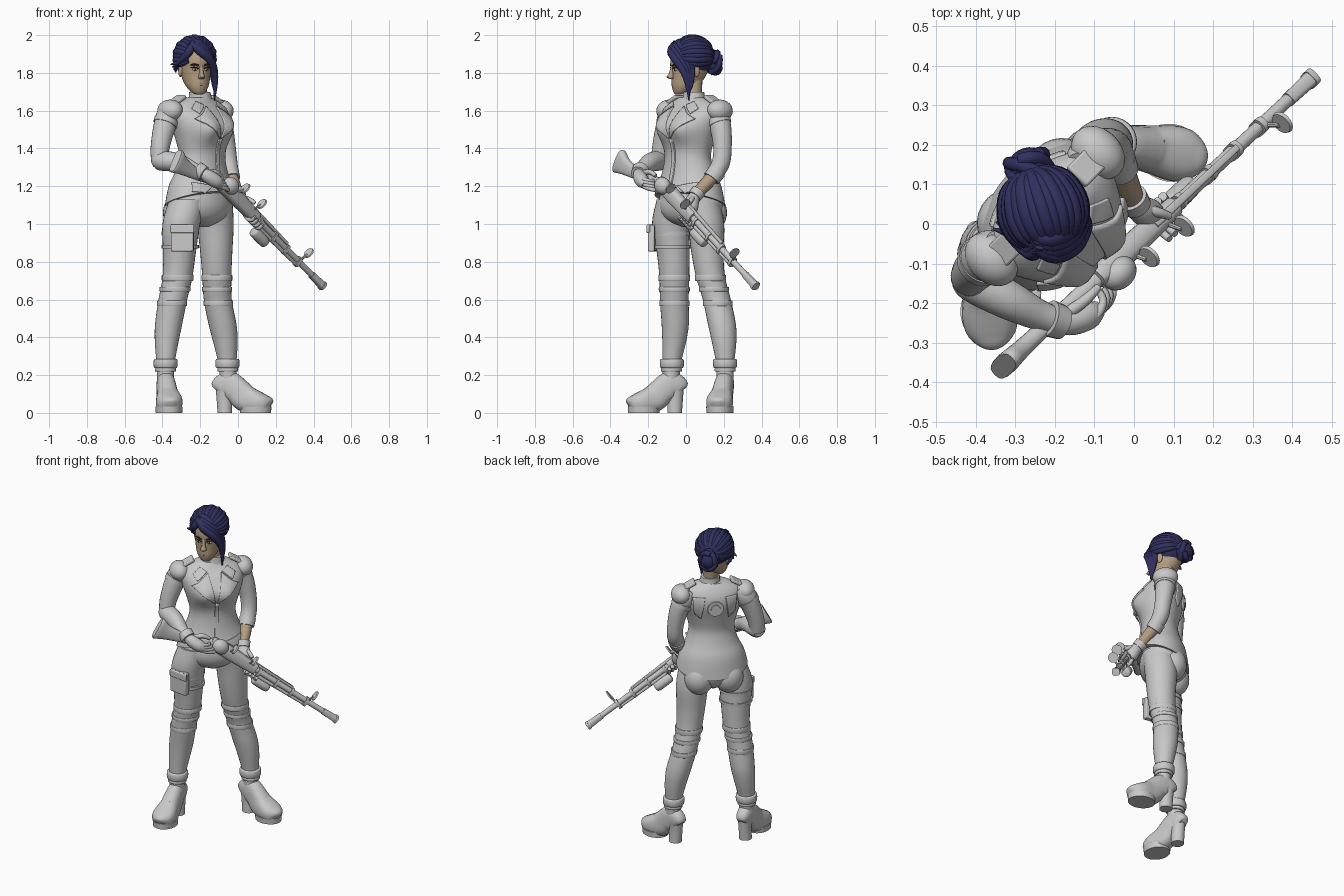
import bpy, bmesh, math
from math import sin, cos, pi, radians
from mathutils import Vector, Matrix

if "Cube" in bpy.data.objects:
    bpy.data.objects.remove(bpy.data.objects["Cube"])


def material(name, rgb):
    m = bpy.data.materials.new(name)
    m.use_nodes = True
    m.diffuse_color = (*rgb, 1)
    m.node_tree.nodes["Principled BSDF"].inputs["Base Color"].default_value = (*rgb, 1)
    return m


GREY = material("pale grey", (.58, .58, .58))
SKIN = material("tan skin", (.46, .34, .22))
HAIR = material("navy hair", (.029, .029, .115))
WHITE = material("eye white", (.5, .46, .38))
DARK = material("dark brown", (.03, .02, .02))
LIP = material("lip brown", (.33, .2, .14))
parts = []
ID = Matrix.Identity(4)
BODY = Matrix.Translation((-.19, .01, 0)) @ Matrix.Rotation(radians(45), 4, 'Z')
HEAD = Matrix.Translation((-.225, .02, 0)) @ Matrix.Rotation(radians(18), 4, 'Z')


def finish(name, bm, mat, M):
    bmesh.ops.recalc_face_normals(bm, faces=bm.faces)
    me = bpy.data.meshes.new(name)
    bm.to_mesh(me)
    bm.free()
    me.materials.append(mat)
    ob = bpy.data.objects.new(name, me)
    bpy.context.collection.objects.link(ob)
    ob.matrix_world = M
    parts.append(ob)
    return ob


def spline(keys, steps):
    """Catmull-Rom samples through tuples."""
    out, k = [], [keys[0], *keys, keys[-1]]
    for a, b, c, d in zip(k, k[1:], k[2:], k[3:]):
        for i in range(steps):
            t = i / steps
            out.append([q + .5 * t * (r - p + t * (2*p - 5*q + 4*r - s + t * (3*(q - r) + s - p)))
                        for p, q, r, s in zip(a, b, c, d)])
    return out + [list(keys[-1])]


def loft(name, keys, mat, M=ID, flat=False, n=20, steps=4, e=1.0, ref=(1, 0, 0), rule=None):
    """Tube through keys (x, y, z, r[, r2]); flat keeps the rings level."""
    rows = spline([k if len(k) == 5 else (*k, k[3]) for k in keys], steps)
    P = [Vector(r[:3]) for r in rows]
    U, bm, rings = Vector(ref), bmesh.new(), []
    for i, r in enumerate(rows):
        T = Vector((0, 0, 1)) if flat else (P[min(i + 1, len(P) - 1)] - P[max(i - 1, 0)]).normalized()
        if i == 0 and abs(T.dot(U)) > .95:
            U = Vector((0, 1, 0))
        U = (U - T * T.dot(U)).normalized()
        V = T.cross(U)
        ring = []
        for j in range(n):
            c, s = cos(2 * pi * j / n), sin(2 * pi * j / n)
            c, s = math.copysign(abs(c) ** e, c), math.copysign(abs(s) ** e, s)
            co = P[i] + U * c * max(r[3], .001) + V * s * max(r[4], .001)
            if rule:
                co = rule(co)
            ring.append(bm.verts.new(co))
        rings.append(ring)
    for a, b in zip(rings, rings[1:]):
        for j in range(n):
            bm.faces.new((a[j], a[(j + 1) % n], b[(j + 1) % n], b[j]))
    bm.faces.new(rings[0])
    bm.faces.new(rings[-1])
    return finish(name, bm, mat, M)


def ball(name, loc, scale, mat, M=ID, rot=ID):
    bm = bmesh.new()
    bmesh.ops.create_uvsphere(bm, u_segments=24, v_segments=14, radius=1)
    bm.transform(Matrix.Translation(loc) @ rot @ Matrix.Diagonal((*scale, 1)))
    return finish(name, bm, mat, M)


def box(name, loc, size, mat, M=ID, rot=ID):
    bm = bmesh.new()
    bmesh.ops.create_cube(bm, size=1)
    bm.transform(Matrix.Translation(loc) @ rot @ Matrix.Diagonal((*size, 1)))
    ob = finish(name, bm, mat, M)
    mod = ob.modifiers.new("Bevel", 'BEVEL')
    mod.width, mod.segments = .006, 2


def plate(name, outline, target, side=-1):
    """Thin panel laid on the front (-1) or back (1) of a body part."""
    bm = bmesh.new()
    bm.faces.new([bm.verts.new((x, .4 * side, z)) for x, z in outline])
    bmesh.ops.triangulate(bm, faces=bm.faces)
    for _ in range(4):
        bmesh.ops.subdivide_edges(bm, edges=bm.edges, cuts=1, use_grid_fill=True)
    ob = finish(name, bm, GREY, BODY)
    w = ob.modifiers.new("Wrap", 'SHRINKWRAP')
    w.target, w.wrap_method, w.use_project_y = target, 'PROJECT', True
    w.use_positive_direction, w.use_negative_direction = side < 0, side > 0
    s = ob.modifiers.new("Thickness", 'SOLIDIFY')
    s.thickness, s.offset = .016, 0


# Jacket: bust pushed forward, hem longer at the back
def jacket_rule(p):
    for s in (-1, 1):
        d2 = ((p.x - .075 * s) / .07) ** 2 + ((p.z - 1.5) / .07) ** 2
        if p.y < 0:
            p.y -= .05 * math.exp(-d2)
    if p.z < 1.22:
        p.z -= (1.22 - p.z) * 3.4 * p.y
    return p


jacket = loft("jacket", [(0, .015, 1.13, .212, .158), (0, .012, 1.2, .193, .145),
                         (0, .005, 1.28, .155, .12), (0, 0, 1.36, .136, .107), (0, .005, 1.44, .153, .115),
                         (0, .015, 1.53, .18, .128), (0, .025, 1.59, .185, .115), (0, .035, 1.635, .155, .085),
                         (0, .035, 1.67, .08, .06)], GREY, BODY, flat=True, n=56, steps=5, rule=jacket_rule)
loft("pelvis", [(0, .02, .985, .03, .06), (0, .02, 1.03, .15, .12), (0, .02, 1.1, .197, .14),
                (0, .02, 1.2, .17, .12)], GREY, BODY, flat=True, n=36)
loft("neck", [(-.2, .045, 1.62, .05), (-.205, .04, 1.68, .044), (-.215, .04, 1.77, .048)], SKIN, flat=True)
loft("collar", [(-.2, .045, 1.63, .075, .072), (-.2, .042, 1.665, .062, .06), (-.203, .04, 1.7, .056)], GREY, flat=True)
for s, side in ((-1, "right"), (1, "left")):
    plate(side + "_lapel", [(s * .006, 1.455), (s * .135, 1.555), (s * .1, 1.575), (s * .04, 1.62)], jacket)
    plate(side + "_collar_flap", [(s * .045, 1.625), (s * .104, 1.582), (s * .125, 1.61), (s * .08, 1.645)], jacket)
    plate(side + "_hip_flap", [(s * .05, 1.2), (s * .15, 1.22), (s * .16, 1.17), (s * .1, 1.165)], jacket)
    plate(side + "_back_panel", [(s * .06, 1.6), (s * .13, 1.6), (s * .12, 1.5), (s * .08, 1.46)], jacket, 1)
    ball(side + "_seat", (s * .088, .085, 1.06), (.088, .082, .1), GREY, BODY)
    ball(side + "_shoulder_pad", (s * .19, .05, 1.6), (.06, .076, .058), GREY, BODY, Matrix.Rotation(s * .5, 4, 'Y'))
    box(side + "_epaulette", (s * .16, .045, 1.647), (.12, .07, .02), GREY, BODY, Matrix.Rotation(s * .5, 4, 'Y'))
plate("jacket_front_edge", [(-.01, 1.18), (.012, 1.18), (.016, 1.45), (-.006, 1.45)], jacket)
bm = bmesh.new()
for r, y in ((.052, .14), (.03, .145)):
    bmesh.ops.create_cone(bm, cap_ends=True, segments=28, radius1=r, radius2=r * .9, depth=.03,
                          matrix=Matrix.Translation((0, y - .008, 1.53)) @ Matrix.Rotation(-pi / 2, 4, 'X'))
finish("back_disc", bm, GREY, BODY)

# Legs with knee bands, ankle cuffs and heeled boots
LEGS = {"left": ([(-.13, .075, 1.13, .1), (-.12, .105, 1, .097), (-.115, .113, .85, .085), (-.112, .13, .72, .077),
                  (-.107, .163, .6, .074), (-.082, .19, .47, .074), (-.066, .202, .37, .064), (-.056, .207, .26, .048),
                  (-.05, .205, .15, .044)], -10),
        "right": ([(-.265, -.055, 1.13, .1), (-.3, -.08, 1, .1), (-.31, -.068, .85, .087), (-.32, -.062, .72, .079),
                   (-.345, -.062, .6, .076), (-.367, -.057, .47, .072), (-.378, -.063, .37, .062),
                   (-.383, -.075, .26, .048), (-.383, -.08, .15, .044)], -83)}
for side, (keys, angle) in LEGS.items():
    loft(side + "_leg", keys, GREY, flat=True, n=28)
    rows = spline(keys, 12)
    for label, z, h, grow in (("thigh_band", .715, .016, .005), ("knee_band", .655, .012, .005),
                              ("shin_band", .58, .014, .004), ("ankle_cuff", .262, .024, .015),
                              ("ankle_strap", .228, .01, .009)):
        x, y, _, r = min(rows, key=lambda k: abs(k[2] - z))
        loft(f"{side}_{label}", [(x, y, z + d * h, r + grow * g) for d, g in ((-1, .6), (-.7, 1), (.7, 1), (1, .6))],
             GREY, flat=True, n=28, steps=2)
    x, y = keys[-1][:2]
    F = Matrix.Translation((x, y, 0)) @ Matrix.Rotation(radians(angle), 4, 'Z')
    profile = [(-.068, .1, .15, .025), (-.052, .085, .19, .04), (0, .075, .22, .048), (.05, .045, .185, .053),
               (.09, .005, .15, .06), (.15, 0, .118, .07), (.19, 0, .098, .064), (.215, .004, .084, .046),
               (.226, .012, .065, .018)]
    loft(side + "_boot", [(a, 0, (b + t) / 2, w, (t - b) / 2) for a, b, t, w in profile], GREY, F,
         ref=(0, 1, 0), e=.8, n=28)
    loft(side + "_boot_sole", [(.145, 0, 0, .083, .07), (.145, 0, .035, .085, .073)], GREY, F, flat=True, n=28)
    loft(side + "_boot_heel", [(-.02, 0, 0, .039, .038), (-.023, 0, .07, .041, .038), (-.025, 0, .13, .044, .043)],
         GREY, F, flat=True)
    box(side + "_boot_buckle", (.06, 0, .18), (.06, .05, .014), GREY, F, Matrix.Rotation(.6, 4, 'Y'))
turn = Matrix.Rotation(-.12, 4, 'Z')
box("thigh_pouch", (-.295, -.178, .925), (.12, .035, .14), GREY, rot=turn)
box("thigh_pouch_flap", (-.295, -.193, .975), (.126, .018, .045), GREY, rot=turn)
for z in (.95, .88):
    loft("thigh_strap", [(-.306, -.075, z - .01, .098), (-.306, -.075, z + .01, .099)], GREY, flat=True, n=28)

# Arms
loft("right_upper_arm", [(-.34, -.06, 1.62, .045), (-.368, -.077, 1.58, .062), (-.393, -.105, 1.5, .058),
                         (-.413, -.13, 1.4, .05), (-.415, -.14, 1.33, .045)], GREY)
loft("right_forearm", [(-.44, -.125, 1.335, .035), (-.41, -.143, 1.335, .052), (-.32, -.19, 1.325, .05),
                       (-.24, -.23, 1.29, .039), (-.18, -.25, 1.265, .034)], GREY)
loft("right_sleeve_rim", [(-.378, -.088, 1.55, .066), (-.387, -.098, 1.525, .064)], GREY)
loft("right_glove_cuff", [(-.215, -.238, 1.285, .047), (-.18, -.25, 1.265, .043)], GREY)
loft("left_upper_arm", [(-.13, .14, 1.62, .045), (-.11, .163, 1.58, .062), (-.08, .185, 1.5, .056),
                        (-.06, .193, 1.4, .049), (-.05, .183, 1.32, .048), (-.035, .14, 1.245, .042)], GREY)
loft("left_sleeve_rim", [(-.045, .165, 1.28, .049), (-.034, .135, 1.24, .046)], GREY)
loft("left_shoulder_rim", [(-.099, .17, 1.55, .066), (-.09, .178, 1.525, .064)], GREY)
loft("left_forearm_skin", [(-.04, .15, 1.26, .036), (-.015, .09, 1.195, .033), (0, .05, 1.155, .028)], SKIN)
loft("left_glove_cuff", [(-.006, .067, 1.172, .04), (.008, .045, 1.145, .037)], GREY)

# Rifle in its own frame: X along the barrel, Z up
A, B = Vector((-.08, -.125, 1.21)), Vector((.455, .375, .665))
u = (B - A).normalized()
up = (Vector((0, 0, 1)) - u * u.z).normalized()
GUN = Matrix((u, up.cross(u), up)).transposed().to_4x4()
GUN.translation = A


def gun(name, keys, e=1.0):
    loft("rifle_" + name, keys, GREY, GUN, e=e, steps=3, ref=(0, 1, 0))


gun("stock", [(.02, 0, 0, .026, .036), (-.08, 0, -.03, .02, .026), (-.17, 0, -.067, .021, .028),
              (-.28, 0, -.095, .024, .044), (-.335, 0, -.102, .028, .066), (-.35, 0, -.104, .026, .064)], .7)
gun("receiver", [(-.03, 0, 0, .022, .03), (.02, 0, 0, .032, .04), (.15, 0, 0, .032, .04), (.3, 0, 0, .027, .034)], .7)
gun("barrel", [(.25, 0, 0, .018), (.9, 0, 0, .016)])
gun("top_rib", [(.2, 0, .032, .011, .009), (.56, 0, .026, .009, .008)], .5)
gun("under_tube", [(.28, 0, -.03, .012), (.68, 0, -.024, .009)])
gun("under_canister", [(.33, .01, -.06, .02), (.345, .01, -.06, .029), (.43, .01, -.06, .029), (.445, .01, -.06, .018)])
gun("muzzle", [(.8, 0, 0, .018), (.885, 0, 0, .02), (.89, 0, 0, .023), (.906, 0, 0, .023)], .6)
for x in (.32, .45, .56, .67):
    gun("barrel_clamp", [(x, 0, -.005, .021, .03), (x + .018, 0, -.005, .021, .03)], .7)
ball("rifle_drum", (.03, -.028, .012), (.05, .04, .045), GREY, GUN)
for x, y, z in ((.1, -.05, .052), (.243, -.054, .056), (.687, -.032, .062)):
    gun("sight_disc", [(x, y, z, .028), (x + .008, y, z, .031)])
    loft("rifle_sight_post", [(x, 0, 0, .007), (x, y, z - .01, .006)], GREY, GUN, n=8)


# Gloved hands
def hand(side, palm, knuckle, step, bends, thumb):
    loft(side + "_palm", palm, GREY, n=16)
    for i in range(4):
        p = Vector(knuckle) + Vector(step) * i
        keys = [(*p, .0125)]
        for j, d in enumerate(bends):
            p = p + Vector(d)
            keys.append((*p, .012 - .0015 * j))
        loft(f"{side}_finger", keys, GREY, n=10)
    loft(side + "_thumb", thumb, GREY, n=10)


hand("right", [(-.19, -.247, 1.27, .03), (-.155, -.245, 1.25, .036), (-.115, -.23, 1.225, .036), (-.09, -.215, 1.205, .022)],
     (-.115, -.245, 1.245), (.008, .008, -.016), [(.025, .02, -.008), (.012, .03, -.008), (-.01, .025, 0)],
     [(-.16, -.22, 1.27, .016), (-.12, -.19, 1.275, .014), (-.09, -.16, 1.255, .01)])
hand("left", [(0, .052, 1.155, .028), (.02, .035, 1.125, .036), (.04, .025, 1.085, .038), (.05, .015, 1.06, .025)],
     (.03, .03, 1.07), (.014, .013, -.014), [(.015, -.02, -.035), (.025, -.03, -.015), (.02, -.018, .018)],
     [(.02, .04, 1.14, .015), (.06, .03, 1.13, .013), (.09, .02, 1.11, .01)])

# Head and face
loft("head", [(0, -.062, 1.685, .014, .016), (0, -.052, 1.697, .036, .036), (0, -.03, 1.73, .059, .068),
              (0, -.01, 1.77, .072, .088), (0, 0, 1.82, .079, .1), (0, 0, 1.87, .081, .104),
              (0, 0, 1.93, .07, .085), (0, 0, 1.96, .03, .04)], SKIN, HEAD, flat=True, n=32)
loft("nose", [(0, -.1, 1.768, .013, .008), (0, -.108, 1.777, .018, .02), (0, -.102, 1.8, .011, .013),
              (0, -.098, 1.84, .009, .006)], SKIN, HEAD, flat=True, n=14)
for z, w in ((1.743, .021), (1.734, .017)):
    ball("lip", (0, -.09, z), (w, .009, .005), LIP, HEAD)
for s, side in ((-1, "right"), (1, "left")):
    ball(side + "_eye", (s * .033, -.09, 1.818), (.015, .007, .007), WHITE, HEAD, Matrix.Rotation(s * .35, 4, 'Z'))
    ball(side + "_iris", (s * .032, -.0945, 1.818), (.006, .004, .007), DARK, HEAD)
    for label, z, r in (("brow", 1.842, .005), ("lash", 1.827, .003)):
        loft(f"{side}_{label}", [(s * .014, -.1, z - .004, r), (s * .036, -.094, z + .003, r), (s * .056, -.079, z, r / 2)],
             DARK, HEAD, n=8)
    ball(side + "_ear", (s * .081, .01, 1.81), (.01, .02, .032), SKIN, HEAD)

# Hair: cap, combed-back strands, bun, fringe and long side lock
C = Vector((0, .015, 1.885))
ball("hair_cap", C + Vector((0, .012, .002)), (.1, .1, .106), HAIR, HEAD)
for i in range(19):
    a = radians(-112 + 12.4 * i)
    pts = []
    for b, r in ((38, .012), (65, .019), (95, .02), (130, .02), (160, .015)):
        b = radians(b)
        r *= .85 + .15 * (i % 2)
        pts.append((*(C + Vector((.1 * sin(b) * sin(a), -.104 * cos(b), .1 * sin(b) * cos(a)))), r))
    loft("hair_strand", pts, HAIR, HEAD, n=10)
ball("hair_bun", (0, .13, 1.855), (.056, .05, .06), HAIR, HEAD)
for i in range(5):
    a = 2 * pi * i / 5
    loft("bun_coil", [(.045 * cos(a + t), .11 + .045 * k, 1.855 + .052 * sin(a + t), .02 - .003 * k)
                      for k, t in ((0, 0), (.6, .6), (.9, 1.3), (1, 2))], HAIR, HEAD, n=10)
for i in range(4):
    d = .014 * i
    loft("swept_fringe", [(-.05, -.07 + d, 1.955, .014), (-.005, -.1 + d, 1.915 + d, .024),
                          (.05, -.092 + d, 1.87 + d, .024), (.084, -.062 + d, 1.81 + d / 2, .02),
                          (.096, -.045 + d / 2, 1.74, .013), (.094, -.035, 1.655 + d, .003)], HAIR, HEAD, n=10)
    loft("side_fringe", [(-.035, -.065 + d, 1.965, .014), (-.058, -.08 + d, 1.915, .02), (-.084, -.045 + d, 1.875, .018),
                         (-.1, -.015 + d, 1.855 - d / 2, .013), (-.135 + d, .01 + d, 1.845 - d, .003)], HAIR, HEAD, n=10)

# Smooth shading with sharp edges kept
for ob in parts:
    ob.select_set(True)
bpy.context.view_layer.objects.active = parts[0]
bpy.ops.object.shade_smooth_by_angle(angle=radians(40))
